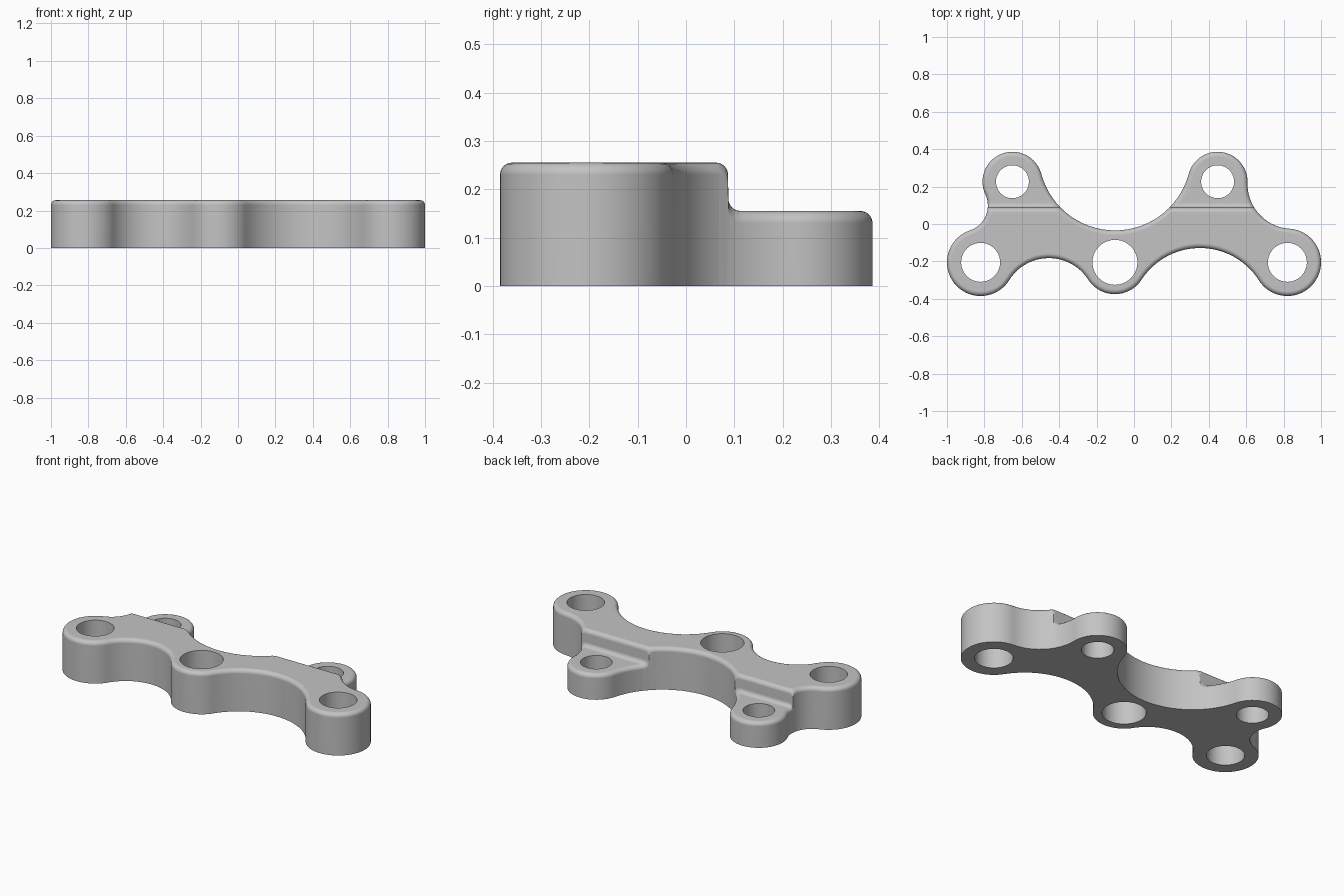
import bpy, bmesh
from math import pi, tau, sin, cos, sqrt, atan2, ceil, radians
from mathutils import Vector

if "Cube" in bpy.data.objects:
    bpy.data.objects.remove(bpy.data.objects["Cube"], do_unlink=True)

HIGH, LOW, ROUND, STEP_Y = 0.255, 0.155, 0.025, 0.087

# Lobes counter-clockwise: centre, outer radius, hole radius, blend radius to the next lobe
LOBES = [
    (Vector((-0.82, -0.205)), 0.18, 0.104, 0.25),
    (Vector((-0.102, -0.205)), 0.17, 0.12, 0.373),
    (Vector((0.82, -0.205)), 0.18, 0.104, 0.24),
    (Vector((0.447, 0.226)), 0.16, 0.088, 0.408),
    (Vector((-0.65, 0.226)), 0.16, 0.088, 0.14),
]


def blend_centre(a, ra, b, rb, r):
    """Centre of the concave arc touching two circles, to the right of a -> b."""
    da, db, d = ra + r, rb + r, (b - a).length
    along = (d * d + da * da - db * db) / (2 * d)
    u = (b - a) / d
    return a + u * along + Vector((u.y, -u.x)) * sqrt(da * da - along * along)


def heading(a, b):
    return atan2(b.y - a.y, b.x - a.x)


# Tangent arcs of the outline: centre, radius, start, sweep, growth with inset
blends = []
for i, (c, r, _, br) in enumerate(LOBES):
    n, nr = LOBES[(i + 1) % len(LOBES)][:2]
    blends.append(blend_centre(c, r, n, nr, br))
arcs = []
for i, (c, r, _, br) in enumerate(LOBES):
    start, end = heading(c, blends[i - 1]), heading(c, blends[i])
    arcs.append((c, r, start, (end - start) % tau, -1))
    q, n = blends[i], LOBES[(i + 1) % len(LOBES)][0]
    start, end = heading(q, c), heading(q, n)
    arcs.append((q, br, start, -((start - end) % tau), 1))


def outline(inset):
    pts = []
    for c, r, start, sweep, grow in arcs:
        steps = max(4, ceil(abs(sweep) / radians(5)))
        for k in range(steps):
            a = start + sweep * k / steps
            pts.append(c + (r + grow * inset) * Vector((cos(a), sin(a))))
    return pts


# Step between thick bar and thin tabs: rounded lip, then concave fillet
SEG = 6
quarter = [pi / 2 * k / SEG for k in range(SEG + 1)]
step = [(STEP_Y - ROUND + ROUND * sin(a), HIGH - ROUND + ROUND * cos(a)) for a in quarter]
step += [(STEP_Y + 0.0008 + ROUND * (1 - cos(a)), LOW + ROUND * (1 - sin(a))) for a in quarter]


def height(y):
    if y <= step[0][0]:
        return HIGH
    for (y0, h0), (y1, h1) in zip(step, step[1:]):
        if y <= y1:
            return h0 + (h1 - h0) * (y - y0) / (y1 - y0)
    return LOW


def add_loop(bm, pts, z):
    vs = [bm.verts.new((p.x, p.y, z)) for p in pts]
    return vs, [bm.edges.new((vs[i - 1], vs[i])) for i in range(len(vs))]


bm = bmesh.new()

# Inset rings for the rounded rim; z temporarily stores the inset
previous = None
for a in quarter:
    inset = ROUND * (1 - cos(a))
    ring, ring_edges = add_loop(bm, outline(inset), inset)
    if previous:
        for i in range(len(ring)):
            bm.faces.new((previous[i - 1], previous[i], ring[i], ring[i - 1]))
    previous = ring

# Flat sheet between the rim and the bolt holes
fill = list(ring_edges)
for c, _, hole, _ in LOBES:
    circle = [c + hole * Vector((cos(tau * k / 64), sin(tau * k / 64))) for k in range(64)]
    fill += add_loop(bm, circle, ROUND)[1]
bmesh.ops.triangle_fill(bm, use_beauty=True, use_dissolve=False, edges=fill)

# Cut lines across the sheet where the step bends
for y, _ in step:
    bmesh.ops.bisect_plane(bm, geom=bm.verts[:] + bm.edges[:] + bm.faces[:], dist=1e-5,
                           plane_co=(0, y, 0), plane_no=(0, 1, 0))

# Thicken the sheet, then lift the top to its height
result = bmesh.ops.extrude_face_region(bm, geom=bm.faces[:], use_keep_orig=True)
top = {g for g in result["geom"] if isinstance(g, bmesh.types.BMVert)}
for v in bm.verts:
    if v in top:
        gap = max(0.0, ROUND - v.co.z)
        v.co.z = height(v.co.y) - ROUND + sqrt(max(0.0, ROUND ** 2 - gap ** 2))
    else:
        v.co.z = 0
bmesh.ops.recalc_face_normals(bm, faces=bm.faces[:])

mesh = bpy.data.meshes.new("bracket_plate")
bm.to_mesh(mesh)
bm.free()
bracket = bpy.data.objects.new("bracket_plate", mesh)
bpy.context.collection.objects.link(bracket)

# Plain grey finish
grey = bpy.data.materials.new("plain_grey")
grey.use_nodes = True
colour = (0.55, 0.55, 0.55, 1)
grey.diffuse_color = colour
grey.node_tree.nodes["Principled BSDF"].inputs["Base Color"].default_value = colour
mesh.materials.append(grey)

# Smooth curves with crisp hole and base edges
bpy.ops.object.select_all(action="DESELECT")
bracket.select_set(True)
bpy.context.view_layer.objects.active = bracket
bpy.ops.object.shade_smooth_by_angle(angle=radians(35))
weighted = bracket.modifiers.new("even_shading", "WEIGHTED_NORMAL")
weighted.keep_sharp = True
